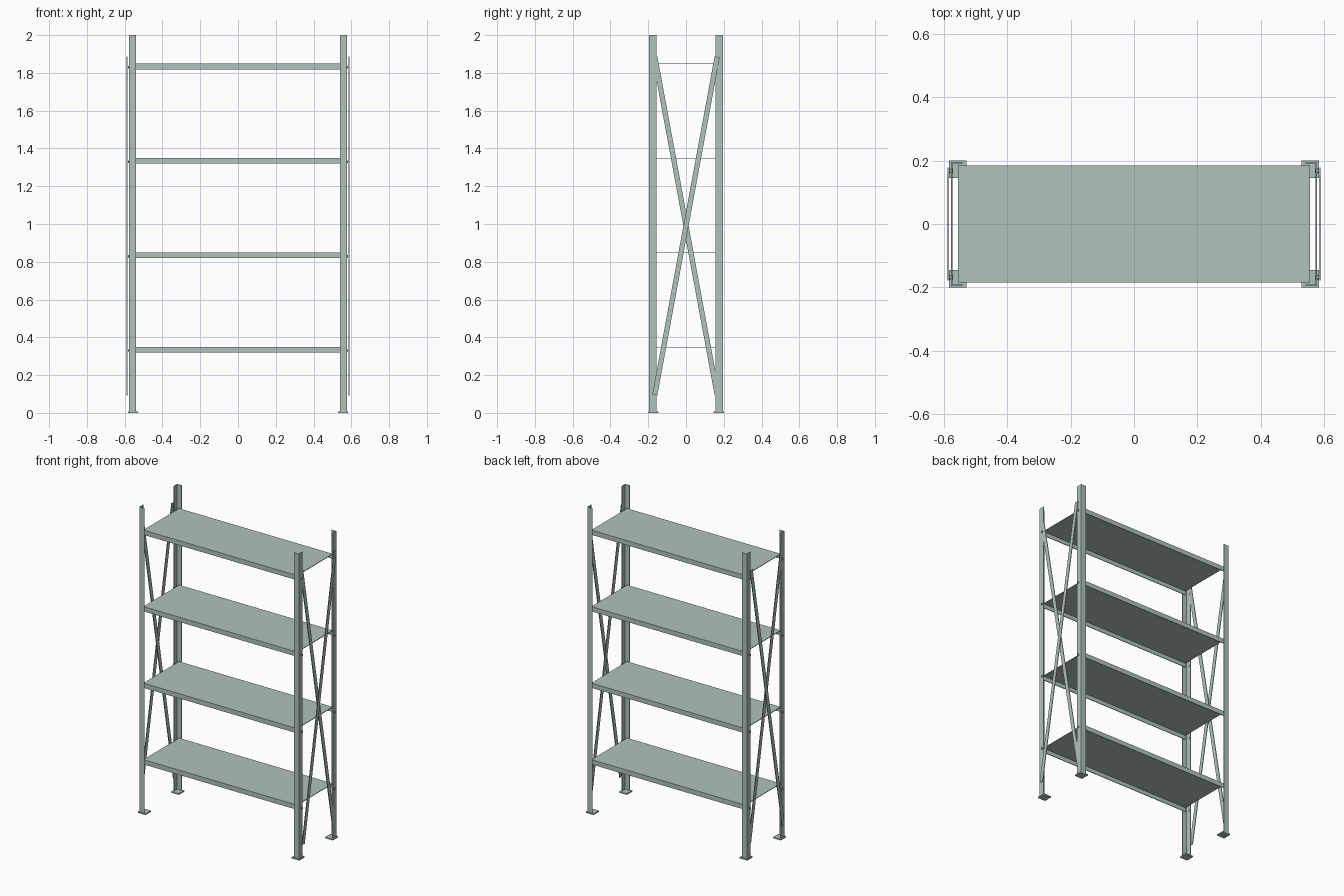
import bpy, bmesh, math
from mathutils import Vector, Matrix

if "Cube" in bpy.data.objects:
    bpy.data.objects.remove(bpy.data.objects["Cube"])

SHELF_TOPS = (0.35, 0.85, 1.35, 1.85)

# grey-green painted steel
paint = bpy.data.materials.new("painted_steel")
paint.diffuse_color = (0.44, 0.545, 0.495, 1)
paint.use_nodes = True
paint.node_tree.nodes["Principled BSDF"].inputs["Base Color"].default_value = paint.diffuse_color


def mesh_object(name, bm):
    bmesh.ops.recalc_face_normals(bm, faces=bm.faces[:])
    me = bpy.data.meshes.new(name)
    bm.to_mesh(me)
    bm.free()
    me.materials.append(paint)
    ob = bpy.data.objects.new(name, me)
    bpy.context.collection.objects.link(ob)
    return ob


def extrude_profile(name, points, vector):
    """Closed 3D outline swept along a vector."""
    bm = bmesh.new()
    face = bm.faces.new([bm.verts.new(p) for p in points])
    ext = bmesh.ops.extrude_face_region(bm, geom=[face], use_keep_orig=True)
    verts = [e for e in ext["geom"] if isinstance(e, bmesh.types.BMVert)]
    bmesh.ops.translate(bm, verts=verts, vec=Vector(vector))
    return mesh_object(name, bm)


def box(name, center, size, rot=None):
    bm = bmesh.new()
    bmesh.ops.create_cube(bm, size=1, matrix=Matrix.Diagonal((*size, 1)))
    ob = mesh_object(name, bm)
    ob.location = center
    if rot:
        ob.rotation_euler = rot
    return ob


for sx in (-1, 1):
    side = "left" if sx < 0 else "right"
    for sy in (-1, 1):
        corner = ("front_" if sy < 0 else "back_") + side
        # angle-iron post, opening towards the shelf centre
        wx, wy, t = 0.036, 0.039, 0.004
        outline = [(0, 0), (wx, 0), (wx, t), (t, t), (t, wy), (0, wy)]
        pts = [(sx * (0.577 - a), sy * (0.195 - b), 0.0) for a, b in outline]
        extrude_profile(corner + "_post", pts, (0, 0, 2.0))
        # foot plate
        box(corner + "_foot_plate", (sx * 0.556, sy * 0.1725, 0.004),
            (0.055, 0.055, 0.008))
        # hexagonal bolt heads, one per shelf
        for i, z in enumerate(SHELF_TOPS):
            bm = bmesh.new()
            bmesh.ops.create_cone(bm, cap_ends=True, segments=6, radius1=0.007,
                                  radius2=0.007, depth=0.012)
            bolt = mesh_object(f"{corner}_bolt_{i + 1}", bm)
            bolt.location = (sx * 0.577, sy * 0.168, z - 0.02)
            bolt.rotation_euler = (0, math.pi / 2, 0)

    # crossed flat braces: one outside the posts, one behind the flange face
    dy, dz = 0.33, 1.79
    tilt = math.atan2(dy, dz)
    for label, x, s in (("outer", 0.587, -1), ("inner", 0.5745, 1)):
        box(f"{side}_{label}_brace", (sx * x, 0, 0.99),
            (0.004, 0.027, math.hypot(dy, dz)), (s * tilt, 0, 0))

# shelves: thin sheets with folded front and back lips, open ends
for i, z in enumerate(SHELF_TOPS):
    y, h, t = 0.185, 0.031, 0.004
    outline = [(-y, -h), (-y, 0), (y, 0), (y, -h),
               (y - t, -h), (y - t, -t), (-y + t, -t), (-y + t, -h)]
    extrude_profile(f"shelf_{i + 1}", [(-0.555, a, z + b) for a, b in outline],
                    (1.11, 0, 0))
